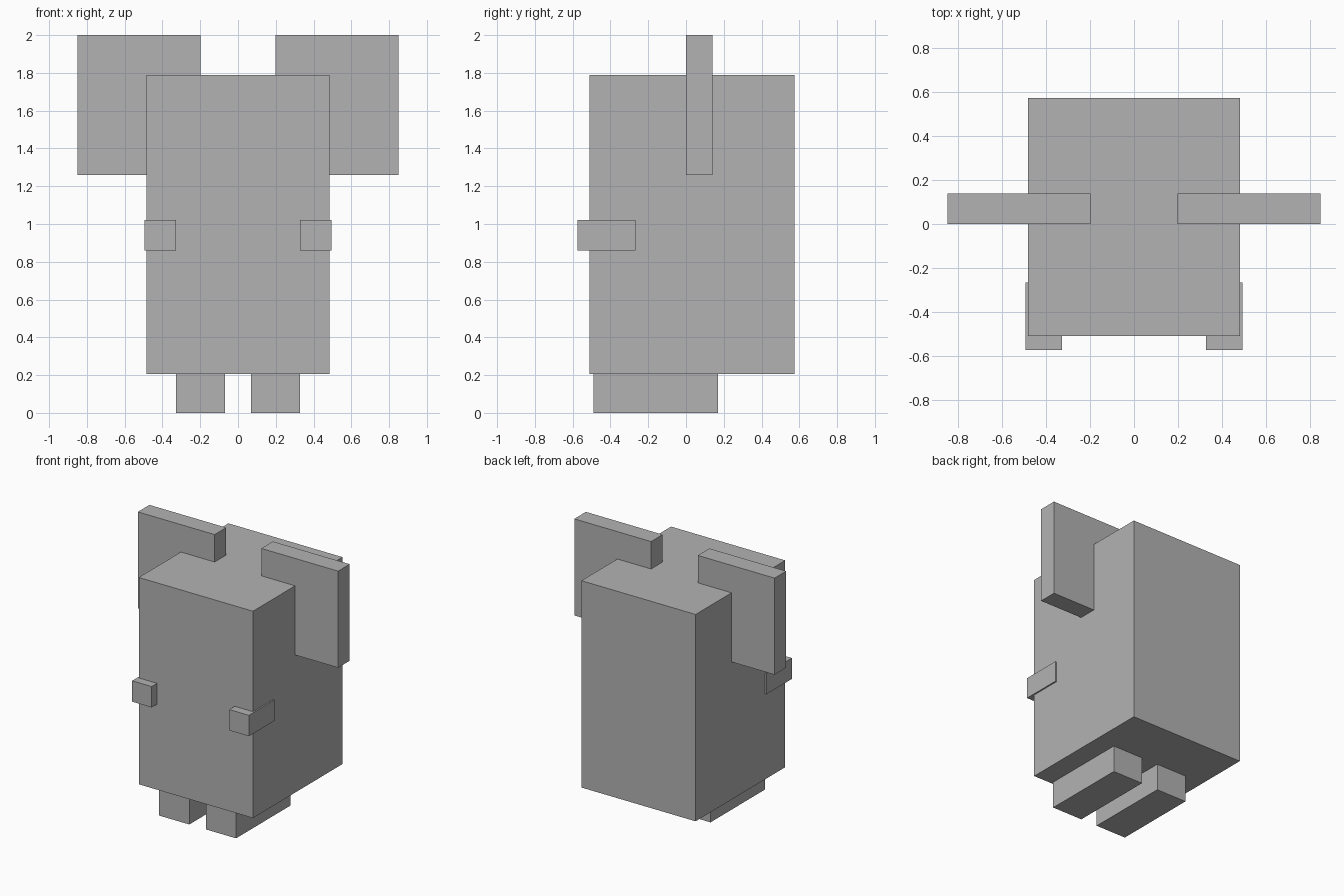
import bpy

# Remove the default cube
cube = bpy.data.objects.get("Cube")
if cube:
    bpy.data.objects.remove(cube, do_unlink=True)

# Single plain grey
GREY = (0.45, 0.45, 0.45, 1.0)
grey = bpy.data.materials.new("plain_grey")
grey.use_nodes = True
grey.diffuse_color = GREY
bsdf = next(n for n in grey.node_tree.nodes if n.type == 'BSDF_PRINCIPLED')
bsdf.inputs["Base Color"].default_value = GREY


def box(name, x, y, z):
    """Flat-faced block spanning the given (low, high) ranges."""
    spans = (x, y, z)
    bpy.ops.mesh.primitive_cube_add(size=1)
    obj = bpy.context.object
    obj.name = obj.data.name = name
    for v in obj.data.vertices:
        v.co = [lo if c < 0 else hi for c, (lo, hi) in zip(v.co, spans)]
    obj.data.materials.append(grey)
    return obj


def box_pair(name, x, y, z):
    """The same block on the left (+x) and the right (-x)."""
    box("left_" + name, x, y, z)
    box("right_" + name, (-x[1], -x[0]), y, z)


# Body block
box("body", (-0.484, 0.484), (-0.51, 0.575), (0.205, 1.79))

# Big flat ears set into the upper corners
box_pair("ear", (0.198, 0.849), (0.0, 0.14), (1.26, 2.0))

# Small arms poking forward from the front corners
box_pair("arm", (0.329, 0.495), (-0.575, -0.267), (0.86, 1.02))

# Long feet under the body
box_pair("foot", (0.07, 0.327), (-0.49, 0.17), (0.0, 0.205))
